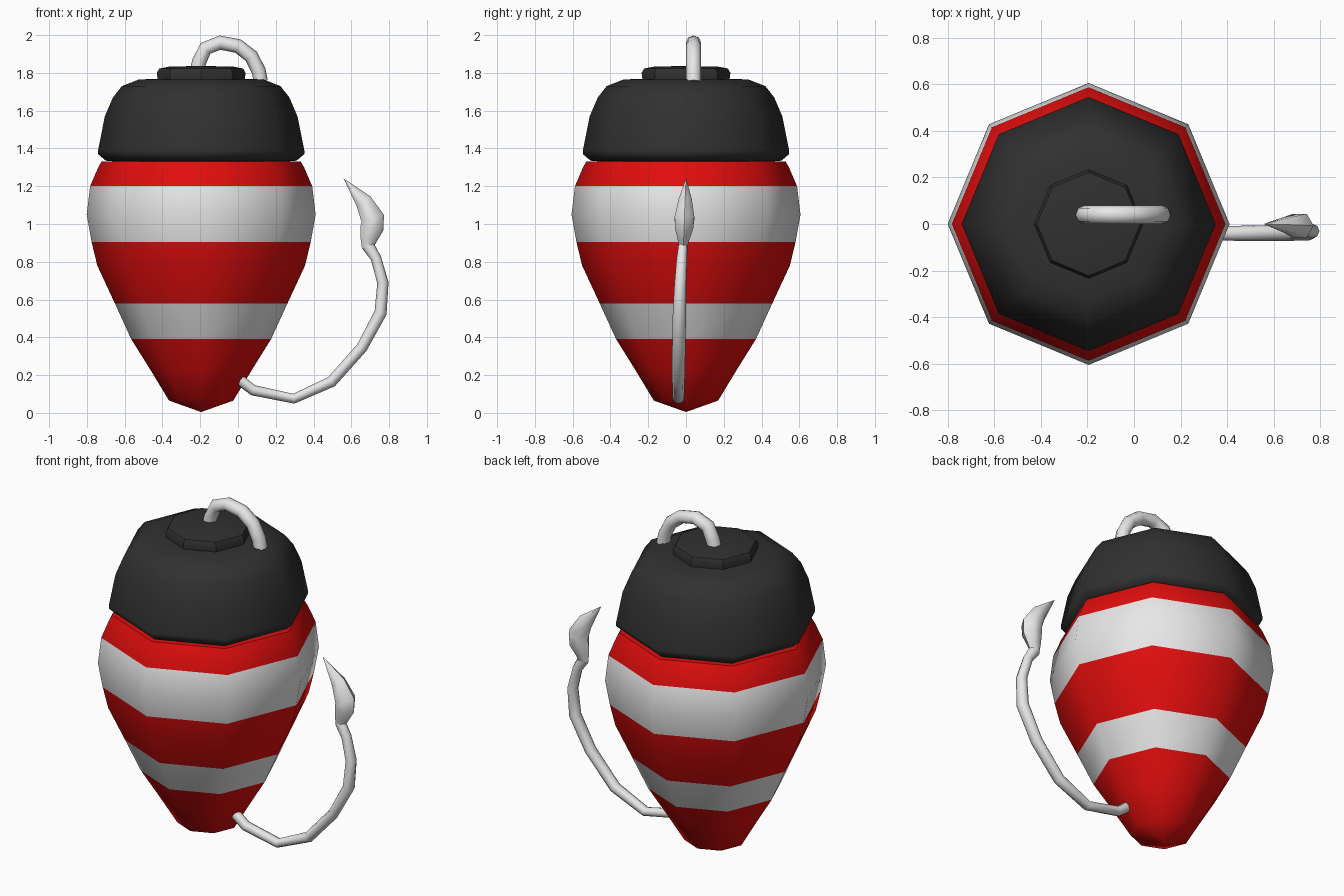
import bpy, bmesh, math
from mathutils import Vector

if "Cube" in bpy.data.objects:
    bpy.data.objects.remove(bpy.data.objects["Cube"])

CENTRE = Vector((-0.195, 0, 0))


def material(name, colour):
    m = bpy.data.materials.new(name)
    m.use_nodes = True
    m.diffuse_color = colour
    m.node_tree.nodes["Principled BSDF"].inputs["Base Color"].default_value = colour
    return m


RED = material("red", (0.75, 0.004, 0.004, 1))
WHITE = material("white", (0.8, 0.8, 0.8, 1))
BLACK = material("charcoal", (0.03, 0.03, 0.03, 1))


def finish(name, bm, mats, angle):
    bmesh.ops.recalc_face_normals(bm, faces=bm.faces)
    mesh = bpy.data.meshes.new(name)
    bm.to_mesh(mesh)
    bm.free()
    obj = bpy.data.objects.new(name, mesh)
    bpy.context.collection.objects.link(obj)
    for m in mats:
        mesh.materials.append(m)
    bpy.ops.object.select_all(action='DESELECT')
    obj.select_set(True)
    bpy.context.view_layer.objects.active = obj
    bpy.ops.object.shade_smooth_by_angle(angle=math.radians(angle))
    return obj


def skin(bm, rings):
    """Join successive vertex rings with quads and close both ends."""
    n = len(rings[0])
    for a, b in zip(rings, rings[1:]):
        for i in range(n):
            j = (i + 1) % n
            bm.faces.new((a[i], a[j], b[j], b[i]))
    bm.faces.new(rings[0])
    bm.faces.new(rings[-1])
    bmesh.ops.remove_doubles(bm, verts=bm.verts, dist=0.0005)


def lathe(name, profile, mats, angle=50, rule=None):
    """Eight-sided turned solid from (radius, height) points."""
    bm = bmesh.new()
    rings = []
    for r, z in profile:
        r = max(r, 0.001)
        rings.append([bm.verts.new(CENTRE + Vector((
            r * math.cos(k * math.pi / 4), r * math.sin(k * math.pi / 4), z)))
            for k in range(8)])
    skin(bm, rings)
    if rule:
        for f in bm.faces:
            f.material_index = rule(f.calc_center_median().z)
    return finish(name, bm, mats, angle)


def tube(name, path, mat, sides=8):
    """Loft along (x, y, z, half width, half depth) points lying near the XZ plane."""
    bm = bmesh.new()
    pts = [Vector(p[:3]) for p in path]
    rings = []
    for i, p in enumerate(path):
        t = pts[min(i + 1, len(pts) - 1)] - pts[max(i - 1, 0)]
        across = Vector((t.z, 0, -t.x)).normalized()
        depth = Vector((0, 1, 0))
        rings.append([bm.verts.new(
            pts[i] + across * p[3] * math.cos(a) + depth * p[4] * math.sin(a))
            for a in (2 * math.pi * k / sides for k in range(sides))])
    skin(bm, rings)
    return finish(name, bm, [mat], 60)


# Striped tapering body
lathe("striped_body", [
    (0, 0.005), (0.17, 0.065), (0.27, 0.23), (0.37, 0.39), (0.457, 0.58),
    (0.55, 0.78), (0.58, 0.905), (0.606, 1.05), (0.588, 1.2),
    (0.545, 1.30), (0.528, 1.33), (0.40, 1.335)], [RED, WHITE],
    rule=lambda z: int(0.39 < z < 0.58 or 0.905 < z < 1.2))

# Dark cap with a rolled lower lip
lathe("cap", [
    (0.40, 1.332), (0.505, 1.335), (0.546, 1.37), (0.546, 1.39), (0.51, 1.57),
    (0.467, 1.67), (0.42, 1.73), (0.33, 1.765), (0.2, 1.77)], [BLACK])

# Raised disc on the cap
lathe("cap_disc", [
    (0.23, 1.76), (0.235, 1.80), (0.222, 1.823), (0.17, 1.833), (0, 1.837)],
    [BLACK], 35)

# Hanging loop
loop = [(-0.22, 1.80), (-0.205, 1.86), (-0.172, 1.93), (-0.095, 1.96),
        (0.0, 1.942), (0.07, 1.888), (0.11, 1.81), (0.12, 1.755)]
tube("top_loop", [(x, 0.04, z, 0.038, 0.04) for x, z in loop], WHITE)

# Curling tail ending in a pointed tip
tube("tail", [
    (-0.01, -0.04, 0.19, 0.03, 0.03), (0.08, -0.04, 0.12, 0.028, 0.03),
    (0.295, -0.04, 0.075, 0.026, 0.03), (0.495, -0.04, 0.165, 0.03, 0.033),
    (0.655, -0.038, 0.345, 0.03, 0.035), (0.755, -0.035, 0.53, 0.033, 0.035),
    (0.767, -0.03, 0.69, 0.03, 0.031), (0.73, -0.022, 0.82, 0.028, 0.028),
    (0.685, -0.016, 0.89, 0.034, 0.024)], WHITE)
tube("tail_tip", [
    (0.683, -0.016, 0.87, 0.028, 0.022), (0.692, -0.013, 0.92, 0.045, 0.035),
    (0.71, -0.01, 0.98, 0.062, 0.055), (0.713, -0.008, 1.03, 0.062, 0.06),
    (0.665, -0.004, 1.12, 0.045, 0.04), (0.56, 0, 1.24, 0.001, 0.001)],
    WHITE, 6)
